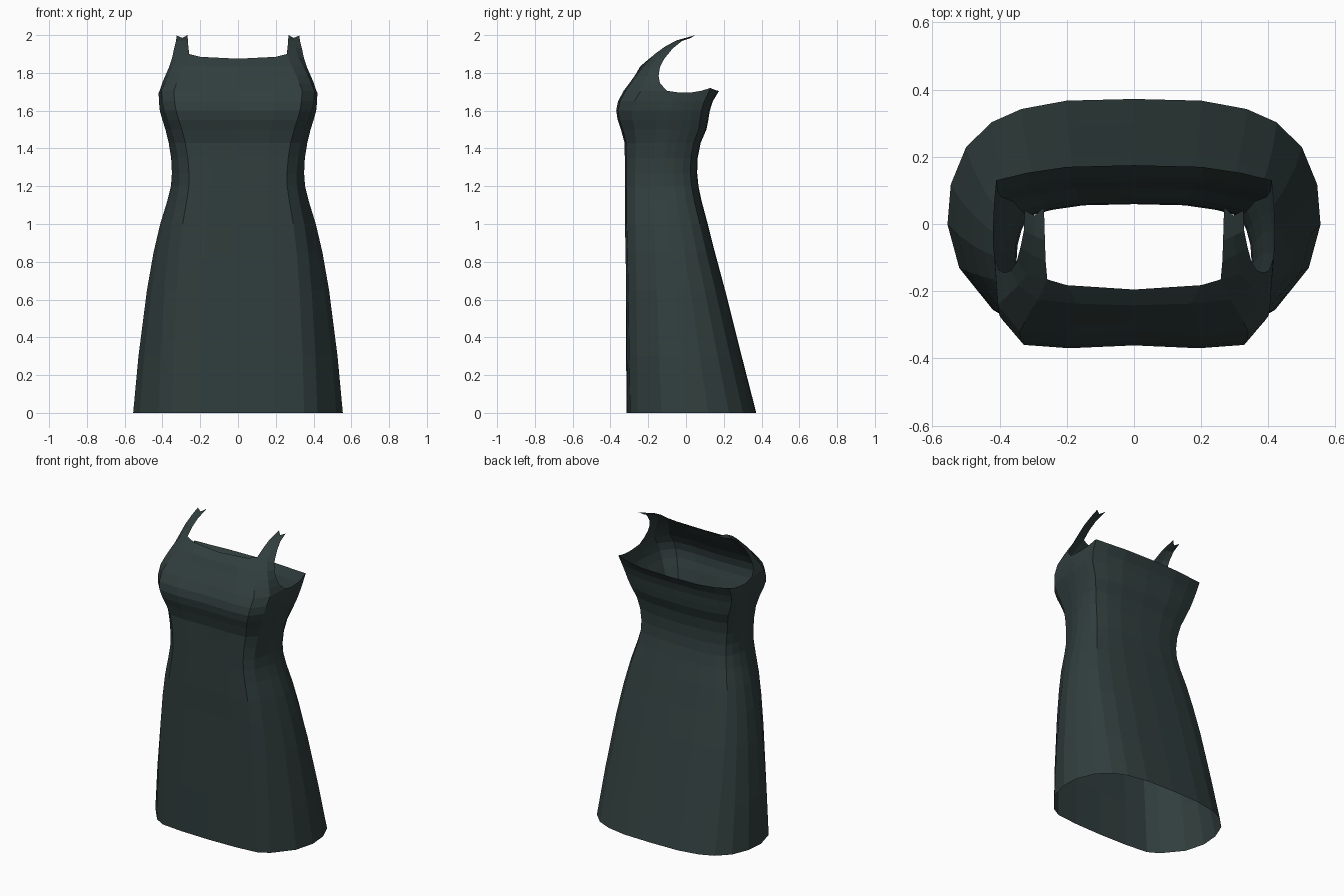
import bpy, bmesh

fabric = bpy.data.materials.new("dark green fabric")
fabric.diffuse_color = (0.030, 0.048, 0.047, 1)

# Half outlines (x, y), centre back round to centre front
HEM = [(0, .375), (.2, .37), (.335, .345), (.425, .305), (.5, .23), (.545, .12),
       (.555, 0), (.52, -.13), (.42, -.255), (.35, -.295), (.2, -.31), (0, -.315)]
TOP = [(0, .175), (.2, .17), (.32, .152), (.41, .13), (.415, .08), (.418, .03),
       (.42, -.03), (.415, -.10), (.405, -.24), (.34, -.32), (.2, -.33), (0, -.32)]
# Lift of the top edge: raised back corners, dipped underarm
LIFT = [0, 0, .005, .015, .0, -.008, -.01, 0, 0, 0, 0, 0]

# Body rings: height, half width, back y, front y, blend from hem to top outline
ROWS = [(0, .555, .372, -.315, 0), (.3, .527, .295, -.318, .1),
        (.65, .482, .207, -.32, .25), (.85, .447, .153, -.322, .36),
        (1.0, .412, .115, -.325, .45), (1.12, .375, .083, -.325, .53),
        (1.2, .355, .066, -.325, .58), (1.27, .35, .059, -.325, .62),
        (1.35, .354, .062, -.325, .67), (1.43, .367, .078, -.326, .72),
        (1.5, .384, .108, -.345, .8), (1.55, .400, .118, -.362, .86),
        (1.6, .414, .126, -.37, .9), (1.65, .419, .142, -.36, .96),
        (1.705, .42, .175, -.33, 1)]

# Front bodice above the underarm: armhole edge to centre front
BODICE = [[(.402, -.138, 1.745), (.388, -.225, 1.745), (.325, -.292, 1.745), (.19, -.30, 1.745), (0, -.295, 1.745)],
          [(.385, -.145, 1.785), (.368, -.205, 1.79), (.308, -.258, 1.79), (.18, -.266, 1.79), (0, -.268, 1.79)],
          [(.365, -.138, 1.83), (.345, -.185, 1.835), (.285, -.225, 1.835), (.17, -.237, 1.835), (0, -.242, 1.835)],
          [(.350, -.115, 1.875), (.318, -.148, 1.885), (.258, -.165, 1.90), (.20, -.182, 1.885), (0, -.195, 1.875)]]
# Shoulder strap: outer edge, middle, inner edge
STRAP = [[(.338, -.07, 1.93), (.305, -.092, 1.935), (.263, -.11, 1.94)],
         [(.328, -.02, 1.97), (.297, -.035, 1.972), (.265, -.05, 1.972)],
         [(.325, .04, 1.998), (.295, .025, 1.985), (.268, .05, 2.0)]]


def normalise(outline):
    w = max(p[0] for p in outline)
    lo, hi = min(p[1] for p in outline), max(p[1] for p in outline)
    return [(x / w, (y - lo) / (hi - lo)) for x, y in outline]


bm = bmesh.new()


def bridge(lower, upper):
    for i in range(len(upper) - 1):
        bm.faces.new((lower[i], upper[i], upper[i + 1], lower[i + 1]))


# Skirt and torso
hem, top = normalise(HEM), normalise(TOP)
previous = None
for z, w, back, front, t in ROWS:
    ring = []
    for (u0, v0), (u1, v1), lift in zip(hem, top, LIFT):
        u, v = u0 + (u1 - u0) * t, v0 + (v1 - v0) * t
        h = z + (lift if z == ROWS[-1][0] else 0)
        ring.append(bm.verts.new((u * w, front + v * (back - front), h)))
    if previous:
        bridge(previous, ring)
    previous = ring

# Front bodice, then the strap from its outer three points
previous = previous[7:]
for row in BODICE + STRAP:
    ring = [bm.verts.new(p) for p in row]
    bridge(previous, ring)
    previous = ring

mesh = bpy.data.meshes.new("dress")
bm.to_mesh(mesh)
bm.free()
mesh.materials.append(fabric)
dress = bpy.data.objects.new("dress", mesh)
bpy.context.collection.objects.link(dress)

# Left half
mirror = dress.modifiers.new("mirror", 'MIRROR')
mirror.use_axis[0] = True
mirror.use_clip = True
mirror.merge_threshold = 0.001
